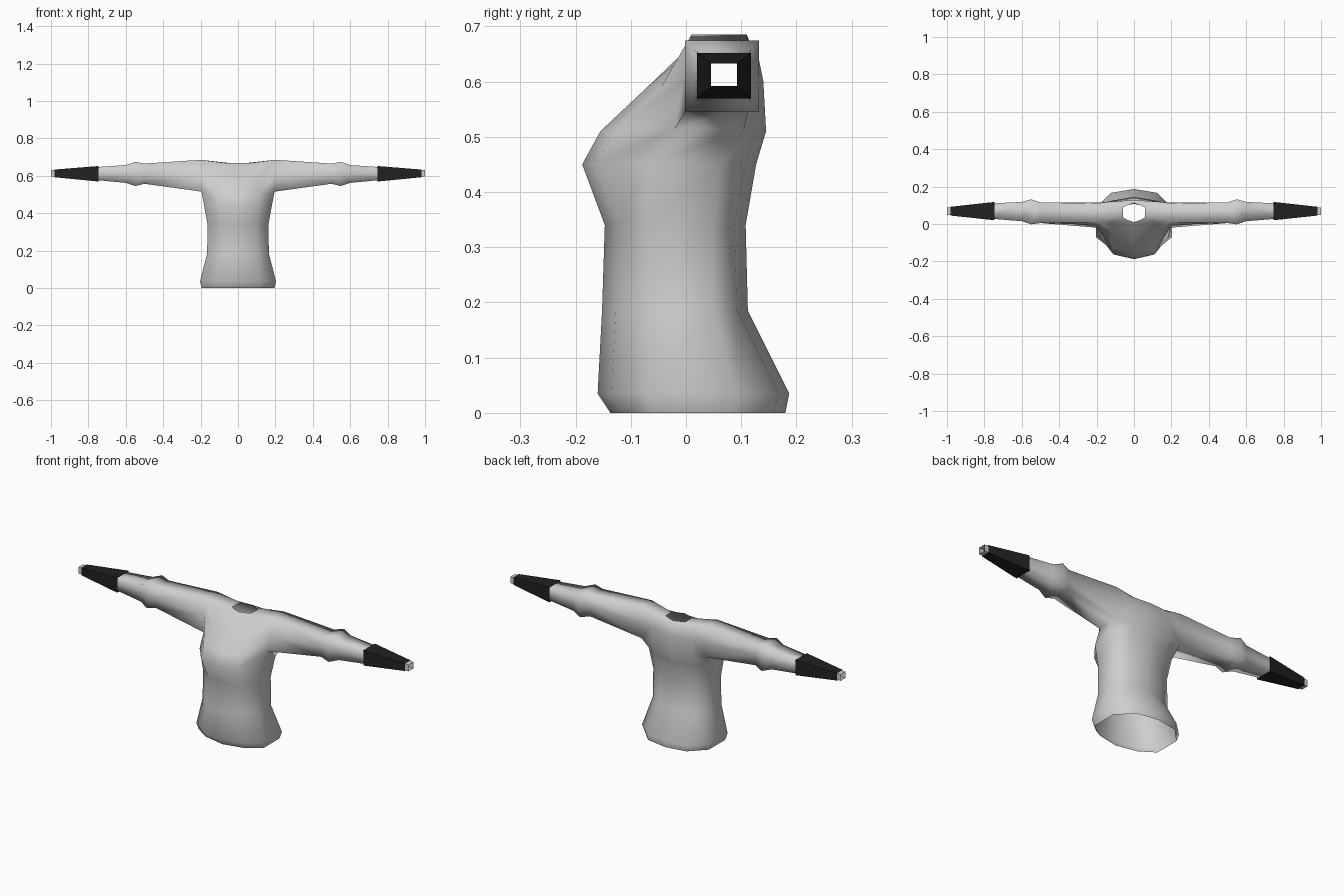
import bpy

cube = bpy.data.objects.get("Cube")
if cube:
    bpy.data.objects.remove(cube, do_unlink=True)


def material(name, color):
    m = bpy.data.materials.new(name)
    m.use_nodes = True
    m.diffuse_color = (*color, 1)
    bsdf = next(n for n in m.node_tree.nodes if n.type == 'BSDF_PRINCIPLED')
    bsdf.inputs["Base Color"].default_value = (*color, 1)
    bsdf.inputs["Roughness"].default_value = 0.8
    return m


grey = material("shirt grey", (0.62, 0.62, 0.62))
black = material("cuff black", (0.016, 0.016, 0.016))


def mirrored_object(name, verts, faces, mat, smooth):
    """Make the left half and mirror it across x."""
    me = bpy.data.meshes.new(name)
    me.from_pydata(verts, [], faces)
    me.materials.append(mat)
    for p in me.polygons:
        p.use_smooth = smooth
    ob = bpy.data.objects.new(name, me)
    bpy.context.collection.objects.link(ob)
    mod = ob.modifiers.new("mirror", 'MIRROR')
    mod.use_axis[0] = True
    mod.use_mirror_merge = True
    mod.merge_threshold = 0.0005
    return ob


def bridge(lo, hi, faces, closed=True, skip=()):
    n = len(lo)
    for j in range(n if closed else n - 1):
        if j not in skip:
            k = (j + 1) % n
            faces.append((lo[j], lo[k], hi[k], hi[j]))


def half_ring(w, yf, ysf, ysb, yb, zf, zs, zb, df=0.025, db=0.02):
    """Front centre round the side to back centre."""
    return [(0, yf, zf), (0.6 * w, yf + df, zf), (w, ysf, zs),
            (w, ysb, zs), (0.6 * w, yb - db, zb), (0, yb, zb)]


# Torso levels: half width, front, side front, side back, back, three heights
levels = [
    half_ring(0.195, -0.137, -0.06, 0.08, 0.180, 0, 0, 0),
    half_ring(0.203, -0.160, -0.07, 0.09, 0.187, 0.035, 0.035, 0.035),
    half_ring(0.165, -0.152, -0.07, 0.05, 0.112, 0.185, 0.185, 0.185),
    half_ring(0.163, -0.147, -0.07, 0.05, 0.108, 0.34, 0.34, 0.34),
    half_ring(0.183, -0.188, -0.07, 0.06, 0.127, 0.45, 0.45, 0.45),
    half_ring(0.195, -0.155, -0.02, 0.105, 0.145, 0.51, 0.515, 0.51),
    half_ring(0.200, -0.070, -0.005, 0.115, 0.140, 0.59, 0.60, 0.60),
    half_ring(0.200, 0.000, 0.01, 0.11, 0.128, 0.657, 0.685, 0.66, 0.01, 0.008),
    # neck opening
    [(0, 0.010, 0.667), (0.035, 0.022, 0.667), (0.06, 0.037, 0.668),
     (0.06, 0.088, 0.668), (0.035, 0.100, 0.667), (0, 0.112, 0.667)],
]
verts, faces, rows = [], [], []
for pts in levels:
    rows.append(list(range(len(verts), len(verts) + 6)))
    verts += pts
for i in range(len(rows) - 1):
    bridge(rows[i], rows[i + 1], faces, closed=False,
           skip=(2,) if i in (5, 6) else ())

# Sleeve grows out of the side opening: x, front, back, bottom, top
prev = [rows[5][2], rows[5][3], rows[6][3], rows[7][3], rows[7][2], rows[6][2]]
for x, y0, y1, z0, z1 in [(0.50, 0.005, 0.115, 0.557, 0.665),
                          (0.55, -0.002, 0.132, 0.545, 0.674),
                          (0.60, 0.015, 0.118, 0.562, 0.657),
                          (0.76, 0.028, 0.110, 0.577, 0.646)]:
    zm = (z0 + z1) / 2
    ring = list(range(len(verts), len(verts) + 6))
    verts += [(x, y0, z0), (x, y1, z0), (x, y1, zm),
              (x, y1, z1), (x, y0, z1), (x, y0, zm)]
    bridge(prev, ring, faces)
    prev = ring
mirrored_object("shirt_body_and_sleeves", verts, faces, grey, True)


def square_tube(name, sections, mat):
    verts, faces, prev = [], [], None
    for x, y0, y1, z0, z1 in sections:
        ring = list(range(len(verts), len(verts) + 4))
        verts += [(x, y0, z0), (x, y1, z0), (x, y1, z1), (x, y0, z1)]
        if prev:
            bridge(prev, ring, faces)
        prev = ring
    return mirrored_object(name, verts, faces, mat, False)


# Tapered dark cuffs with a lip closing onto the sleeve, and small open tips
square_tube("cuffs", [(0.75, 0.028, 0.110, 0.577, 0.646),
                      (0.745, 0.020, 0.118, 0.569, 0.652),
                      (0.98, 0.045, 0.092, 0.592, 0.633)], black)
square_tube("cuff_tips", [(0.97, 0.048, 0.089, 0.595, 0.630),
                          (1.0, 0.048, 0.089, 0.595, 0.630)], grey)
